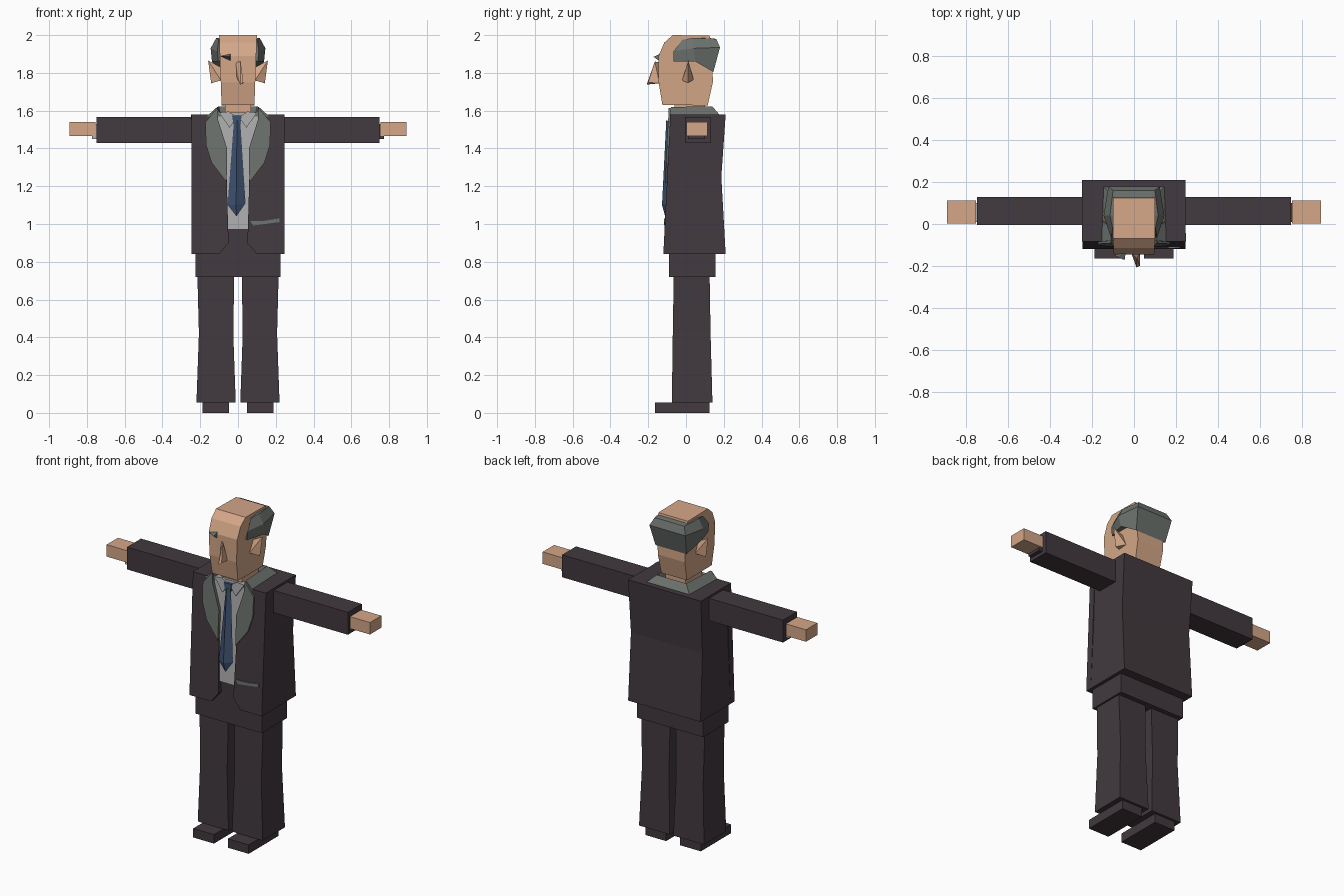
import bpy, bmesh


def material(name, rgb):
    m = bpy.data.materials.new(name)
    m.diffuse_color = (*rgb, 1)
    return m


SUIT = material("dark_suit", (0.054, 0.041, 0.049))
SKIN = material("skin", (0.66, 0.385, 0.245))
GREY = material("grey", (0.15, 0.168, 0.155))
SHIRT = material("shirt", (0.42, 0.42, 0.43))
BLUE = material("tie_blue", (0.05, 0.085, 0.165))


def build(name, verts, faces, mat, hull=False):
    """Mesh object from points; faces are optional when a hull is wanted."""
    bm = bmesh.new()
    vs = [bm.verts.new(v) for v in verts]
    if hull:
        bmesh.ops.convex_hull(bm, input=vs)
    else:
        for f in faces:
            bm.faces.new([vs[i] for i in f])
    bmesh.ops.recalc_face_normals(bm, faces=bm.faces)
    me = bpy.data.meshes.new(name)
    bm.to_mesh(me)
    bm.free()
    me.materials.append(mat)
    ob = bpy.data.objects.new(name, me)
    bpy.context.collection.objects.link(ob)
    return ob


def rings(name, rows, mat):
    """Closed loft through rings of equal length."""
    n = len(rows[0])
    verts = [p for r in rows for p in r]
    faces = [range(n), range(len(verts) - n, len(verts))]
    for k in range(len(rows) - 1):
        for i in range(n):
            j = (i + 1) % n
            faces.append((k * n + i, k * n + j, k * n + n + j, k * n + n + i))
    return build(name, verts, faces, mat)


def blocks(name, rows, mat):
    """Stack of rectangles: (z, x0, x1, y0, y1)."""
    return rings(name, [[(a, c, z), (b, c, z), (b, d, z), (a, d, z)]
                        for z, a, b, c, d in rows], mat)


def box(name, x0, x1, y0, y1, z0, z1, mat):
    return blocks(name, [(z0, x0, x1, y0, y1), (z1, x0, x1, y0, y1)], mat)


def chest(z):
    """Sloping plane of the jacket front."""
    return -0.12 + (z - 0.84) * 0.05


def slab(name, outline, mat, lift, thick, s=1):
    """Plate with an x-z outline lying on the jacket front."""
    return rings(name, [[(s * x, chest(z) - lift + t, z) for x, z in outline]
                        for t in (0, thick)], mat)


def wrap(name, rows, mat):
    """Horseshoe band: half section rows mirrored around the back."""
    full = [r + [(-x, y, z) for x, y, z in reversed(r)] for r in rows]
    return rings(name, list(map(list, zip(*full))), mat)


# Trousers and hips
box("hips", -0.225, 0.225, -0.09, 0.155, 0.72, 0.97, SUIT)
for s, side in ((-1, "left"), (1, "right")):
    leg = [(0.055, 0.012, 0.22, -0.075, 0.14), (0.42, 0.025, 0.207, -0.07, 0.13),
           (0.73, 0.02, 0.215, -0.065, 0.125)]
    blocks(side + "_leg", [(z, s * a, s * b, c, d) for z, a, b, c, d in leg], SUIT)
    box(side + "_shoe", s * 0.047, s * 0.188, -0.165, 0.125, 0, 0.055, SUIT)

    # Sleeve, cuff and hand
    box(side + "_sleeve", s * 0.23, s * 0.748, -0.005, 0.13, 1.43, 1.567, SUIT)
    box(side + "_cuff", s * 0.74, s * 0.772, 0.01, 0.1, 1.45, 1.53,
        SHIRT if s < 0 else SUIT)
    box(side + "_hand", s * 0.755, s * 0.892, 0.003, 0.113, 1.467, 1.54, SKIN)

    # Open jacket front, lapel and shirt collar point
    slab(side + "_jacket_front",
         [(0.247, 1.58), (0.11, 1.58), (0.06, 1.25), (0.05, 0.9),
          (0.1, 0.84), (0.245, 0.84)], SUIT, 0, 0.04, s)
    slab(side + "_lapel",
         [(0.11, 1.615), (0.172, 1.54), (0.17, 1.42), (0.14, 1.325),
          (0.06, 1.22), (0.058, 1.4), (0.105, 1.55)], GREY, 0.01, 0.02, s)
    slab(side + "_collar_point", [(0.1, 1.59), (0.045, 1.51), (0.005, 1.565),
                                  (0.05, 1.595)], SHIRT, 0.002, 0.015, s)

    # Ear
    build(side + "_ear", [(s * x, y, z) for x, y, z in
          [(0.09, -0.02, 1.76), (0.09, 0.04, 1.765), (0.142, 0.01, 1.745),
           (0.158, 0.012, 1.865), (0.09, 0.015, 1.83)]], None, SKIN, hull=True)

# Jacket body
blocks("jacket", [(0.84, -0.245, 0.245, -0.085, 0.21),
                  (1.25, -0.242, 0.242, -0.078, 0.187),
                  (1.58, -0.248, 0.245, -0.07, 0.21)], SUIT)
wrap("jacket_collar", [
    [(0.165, -0.085, 1.57), (0.15, 0.18, 1.575)],
    [(0.11, -0.08, 1.62), (0.1, 0.14, 1.622)],
    [(0.09, -0.08, 1.57), (0.09, 0.13, 1.575)]], GREY)

# Shirt, tie and pocket trim
slab("shirt_front", [(-0.11, 1.59), (0.11, 1.59), (0.07, 1.25), (0.06, 0.97),
                     (-0.06, 0.97), (-0.07, 1.25)], SHIRT, -0.008, 0.03)
slab("tie_knot", [(-0.032, 1.575), (0.02, 1.575), (0.012, 1.53), (-0.024, 1.53)],
     BLUE, 0.008, 0.02)
tie = [(-0.022, 1.54), (-0.055, 1.1), (-0.008, 1.04), (0.04, 1.11), (0.012, 1.54)]
ridge = [(-0.005, 1.55), (-0.01, 1.1)]
build("tie", [(x, chest(z), z) for x, z in tie]
      + [(x, chest(z) - 0.02, z) for x, z in ridge],
      [(0, 1, 6, 5), (1, 2, 6), (2, 3, 6), (3, 4, 5, 6), (4, 0, 5), (0, 4, 3, 2, 1)], BLUE)
slab("pocket_trim", [(0.065, 1.015), (0.14, 1.017), (0.22, 1.03), (0.22, 1.01),
                     (0.08, 0.992)], GREY, 0.005, 0.009)

# Neck and head
box("neck", -0.068, 0.068, -0.06, 0.1, 1.56, 1.64, SKIN)
profile = [(-0.125, 1.63), (-0.145, 1.75), (-0.145, 1.89), (-0.115, 1.96),
           (-0.07, 2.0), (0.125, 1.997), (0.14, 1.9), (0.142, 1.75), (0.115, 1.628)]
rings("head", [[(s * (0.087 + 0.035 * (z - 1.63)), y, z) for y, z in profile]
               for s in (-1, 1)], SKIN)
build("nose", [(-0.012, -0.14, 1.855), (0.014, -0.165, 1.86), (0.012, -0.208, 1.738),
               (0.028, -0.2, 1.75), (-0.008, -0.14, 1.78), (0.028, -0.14, 1.745)],
      None, SKIN, hull=True)
build("brow", [(-0.1, -0.13, 1.885), (-0.04, -0.14, 1.9), (-0.045, -0.172, 1.885),
               (-0.04, -0.14, 1.862), (-0.085, -0.155, 1.89)], None, GREY, hull=True)

# Hair band around the sides and back
wrap("hair", [
    [(0.085, -0.06, 1.87), (0.085, 0.05, 1.87), (0.085, 0.12, 1.83)],
    [(0.105, -0.065, 1.86), (0.138, 0.05, 1.86), (0.105, 0.145, 1.805)],
    [(0.11, -0.065, 1.915), (0.145, 0.04, 1.93), (0.122, 0.18, 1.935)],
    [(0.102, -0.02, 1.975), (0.115, 0.04, 1.985), (0.1, 0.16, 1.98)],
    [(0.08, -0.01, 1.97), (0.08, 0.04, 1.985), (0.08, 0.12, 1.985)]], GREY)
